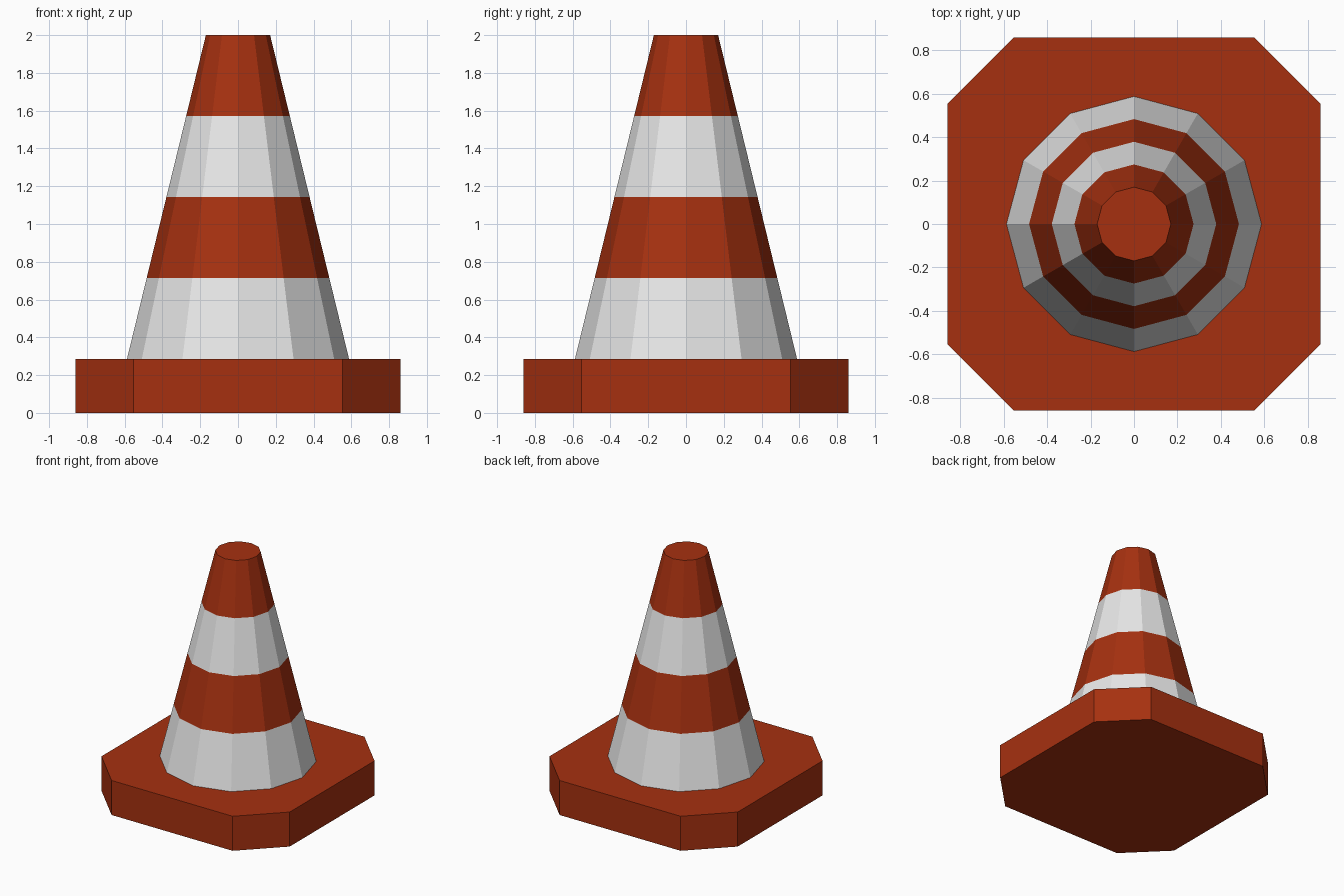
import bpy, bmesh, math

if "Cube" in bpy.data.objects:
    bpy.data.objects.remove(bpy.data.objects["Cube"])


def material(name, rgb):
    m = bpy.data.materials.new(name)
    m.diffuse_color = (*rgb, 1.0)
    m.use_nodes = True
    m.node_tree.nodes["Principled BSDF"].inputs["Base Color"].default_value = m.diffuse_color
    return m


orange = material("orange", (0.38, 0.03, 0.005))
white = material("white", (0.80, 0.80, 0.80))


def loft(name, rings, mats, band_mats, cap_bottom):
    """Join (outline, z) rings with flat faces, one material per band."""
    bm = bmesh.new()
    loops = [[bm.verts.new((x, y, z)) for x, y in pts] for pts, z in rings]
    for (low, high), mi in zip(zip(loops, loops[1:]), band_mats):
        n = len(low)
        for i in range(n):
            j = (i + 1) % n
            bm.faces.new((low[i], low[j], high[j], high[i])).material_index = mi
    bm.faces.new(loops[-1]).material_index = band_mats[-1]
    if cap_bottom:
        bm.faces.new(loops[0][::-1]).material_index = band_mats[0]
    mesh = bpy.data.meshes.new(name)
    bm.to_mesh(mesh)
    bm.free()
    for m in mats:
        mesh.materials.append(m)
    obj = bpy.data.objects.new(name, mesh)
    bpy.context.collection.objects.link(obj)
    return obj


def circle(r, n=12):
    return [(r * math.cos(math.tau * i / n), r * math.sin(math.tau * i / n))
            for i in range(n)]


# Base: square slab with chamfered corners
BASE_H, H, C = 0.285, 0.86, 0.553
octagon = [(H, -C), (H, C), (C, H), (-C, H), (-H, C), (-H, -C), (-C, -H), (C, -H)]
loft("base", [(octagon, 0.0), (octagon, BASE_H)], [orange], [0], True)

# Cone: tapered 12-sided body with four equal stripes
R0, R1, TOP = 0.588, 0.17, 2.0
rings = [(circle(R0 + (R1 - R0) * k / 4), BASE_H + (TOP - BASE_H) * k / 4)
         for k in range(5)]
loft("cone", rings, [orange, white], [1, 0, 1, 0], False)
